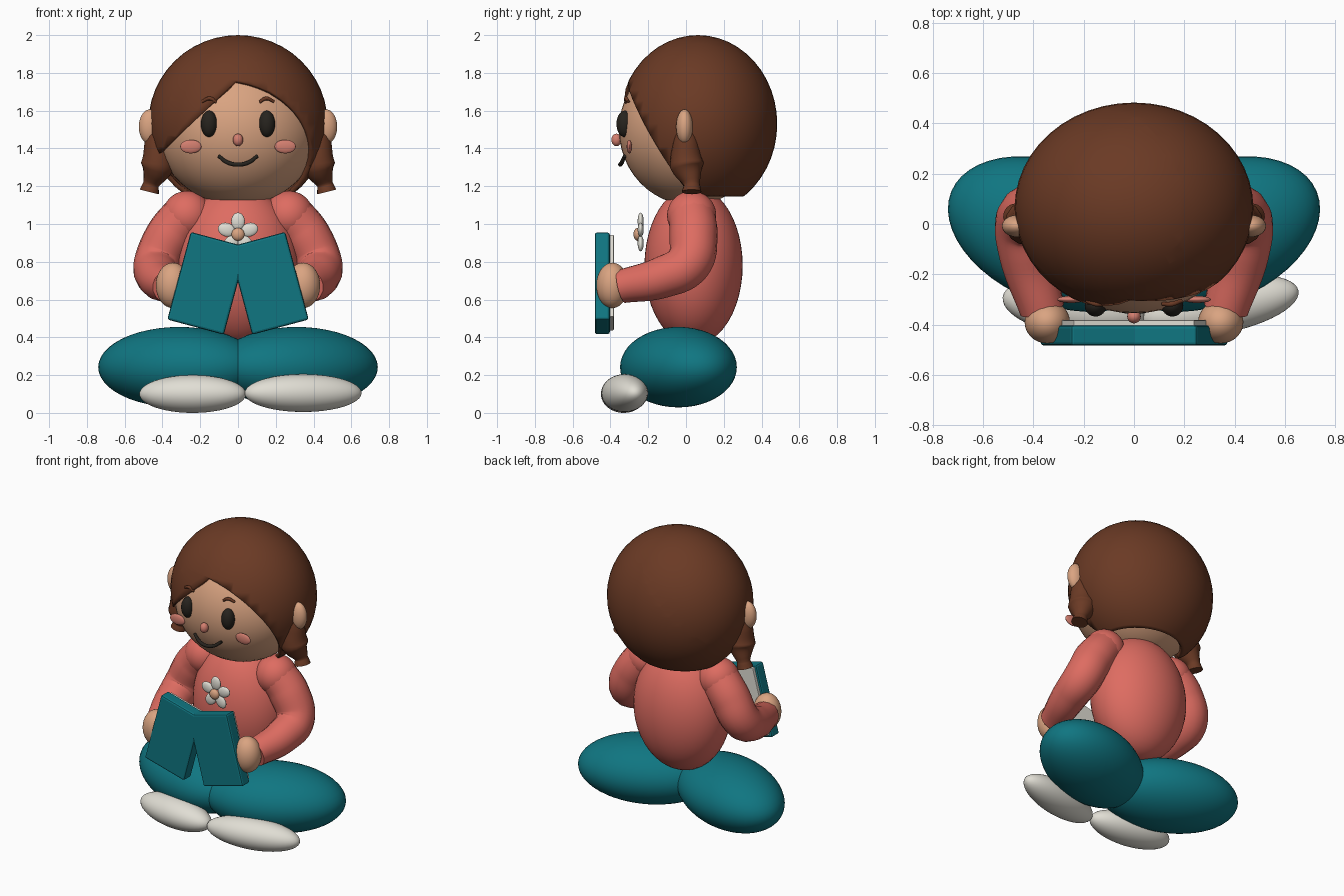
import bpy, bmesh, math
from mathutils import Vector

cube = bpy.data.objects.get("Cube")
if cube:
    bpy.data.objects.remove(cube, do_unlink=True)


def material(name, r, g, b):
    m = bpy.data.materials.new(name)
    m.use_nodes = True
    m.diffuse_color = (r, g, b, 1)
    node = next(n for n in m.node_tree.nodes if n.type == 'BSDF_PRINCIPLED')
    node.inputs["Base Color"].default_value = (r, g, b, 1)
    node.inputs["Roughness"].default_value = 0.7
    return m


skin = material("skin", 0.70, 0.37, 0.22)
brown = material("hair brown", 0.145, 0.042, 0.018)
coral = material("sweater coral", 0.73, 0.15, 0.12)
teal = material("teal", 0.005, 0.18, 0.22)
white = material("off white", 0.75, 0.73, 0.66)
dark = material("eye dark", 0.02, 0.017, 0.013)
blush = material("blush pink", 0.65, 0.21, 0.16)


def finish(name, mat):
    ob = bpy.context.object
    ob.name = name
    ob.data.materials.clear()
    ob.data.materials.append(mat)
    return ob


def ball(name, mat, loc, size, rot=(0, 0, 0)):
    """Smooth ellipsoid with the given half sizes."""
    bpy.ops.mesh.primitive_uv_sphere_add(segments=48, ring_count=24, location=loc, rotation=rot)
    ob = finish(name, mat)
    ob.scale = size
    bpy.ops.object.transform_apply(location=False, rotation=False, scale=True)
    bpy.ops.object.shade_smooth()
    return ob


def box(name, mat, loc, size, rot, bevel):
    bpy.ops.mesh.primitive_cube_add(size=1, location=loc, rotation=rot)
    ob = finish(name, mat)
    ob.scale = size
    bpy.ops.object.transform_apply(location=False, rotation=False, scale=True)
    mod = ob.modifiers.new("soft_edges", 'BEVEL')
    mod.width = bevel
    mod.segments = 2
    return ob


def tube(name, mat, points):
    """Round tube through (x, y, z, radius) points."""
    cu = bpy.data.curves.new(name, 'CURVE')
    cu.dimensions = '3D'
    cu.bevel_depth = 1
    cu.bevel_resolution = 6
    cu.resolution_u = 8
    cu.use_fill_caps = True
    sp = cu.splines.new('BEZIER')
    sp.bezier_points.add(len(points) - 1)
    for bp, (x, y, z, r) in zip(sp.bezier_points, points):
        bp.co = (x, y, z)
        bp.radius = r
        bp.handle_left_type = bp.handle_right_type = 'AUTO'
    ob = bpy.data.objects.new(name, cu)
    bpy.context.collection.objects.link(ob)
    bpy.ops.object.select_all(action='DESELECT')
    ob.select_set(True)
    bpy.context.view_layer.objects.active = ob
    bpy.ops.object.convert(target='MESH')
    ob = finish(name, mat)
    bpy.ops.object.shade_smooth_by_angle(angle=math.radians(50))
    return ob


# Head and hair cap, with a slanted face opening and a flat lower edge
ball("head", skin, (0, 0.03, 1.5), (0.43, 0.385, 0.40))
hair = ball("hair", brown, (0, 0.063, 1.53), (0.475, 0.42, 0.47))
opening = [(Vector((0, 0.783, 0)), Vector((0.16, 1, 0.62))),
           (Vector((0, 0, 1.77)), Vector((-0.95, 0, 1)))]
nape = (Vector((0, 0, 1.145)), Vector((0, 0, 1)))
bm = bmesh.new()
bm.from_mesh(hair.data)
bmesh.ops.translate(bm, verts=bm.verts, vec=hair.location)
for co, no in opening + [nape]:
    bmesh.ops.bisect_plane(bm, geom=bm.verts[:] + bm.edges[:] + bm.faces[:],
                           plane_co=co, plane_no=no)


def below(face, plane):
    return (face.calc_center_median() - plane[0]).dot(plane[1]) < 0


gone = [f for f in bm.faces if below(f, nape) or all(below(f, p) for p in opening)]
bmesh.ops.delete(bm, geom=gone, context='FACES')
bmesh.ops.translate(bm, verts=bm.verts, vec=-hair.location)
bm.to_mesh(hair.data)
bm.free()
shell = hair.modifiers.new("thickness", 'SOLIDIFY')
shell.thickness = 0.025
shell.offset = -1

# Torso
ball("torso", coral, (0, 0.04, 0.78), (0.325, 0.26, 0.42))

# Paired parts
for s, side in ((1, "left"), (-1, "right")):
    ball(side + "_ear", skin, (s * 0.465, -0.008, 1.515), (0.06, 0.044, 0.092))
    tube(side + "_hair_tail", brown, [
        (s * 0.425, 0.0, 1.58, 0.03), (s * 0.425, 0.0, 1.43, 0.07),
        (s * 0.425, 0.005, 1.31, 0.09), (s * 0.46, 0.03, 1.21, 0.042),
        (s * 0.47, 0.03, 1.17, 0.052)])
    ball(side + "_eye", dark, (s * 0.153, -0.325, 1.53), (0.043, 0.043, 0.07))
    ball(side + "_cheek", blush, (s * 0.25, -0.3, 1.41), (0.056, 0.014, 0.036))
    tube(side + "_eyebrow", brown, [
        (s * 0.113, -0.318, 1.645, 0.008), (s * 0.15, -0.318, 1.665, 0.01),
        (s * 0.19, -0.305, 1.648, 0.008)])

    # Arm and hand
    ball(side + "_shoulder", coral, (s * 0.27, 0.03, 1.045), (0.13, 0.13, 0.13))
    tube(side + "_arm", coral, [
        (s * 0.27, 0.03, 1.05, 0.125), (s * 0.36, 0.04, 0.94, 0.128),
        (s * 0.43, 0.01, 0.79, 0.122), (s * 0.425, -0.12, 0.72, 0.112),
        (s * 0.365, -0.34, 0.67, 0.09)])
    ball(side + "_hand", skin, (s * 0.345, -0.39, 0.675), (0.09, 0.085, 0.12))

    # Crossed leg
    ball(side + "_leg", teal, (s * 0.31, -0.04, 0.242), (0.45, 0.28, 0.213),
         (0, 0, s * math.radians(22)))

    # Half of the open book
    tilt = (0, -s * math.radians(15), 0)
    box(side + "_book_cover", teal, (s * 0.1625, -0.443, 0.686), (0.31, 0.08, 0.48), tilt, 0.012)
    box(side + "_book_pages", white, (s * 0.1625, -0.395, 0.69), (0.28, 0.025, 0.45), tilt, 0.004)

# Feet
ball("left_foot", white, (0.345, -0.325, 0.105), (0.315, 0.11, 0.1), (0, 0, math.radians(11)))
ball("right_foot", white, (-0.24, -0.33, 0.1), (0.285, 0.115, 0.1), (0, 0, math.radians(-8)))

# Nose and smile
ball("nose", blush, (0, -0.368, 1.445), (0.027, 0.027, 0.033))
tube("mouth", dark, [
    (-0.103, -0.325, 1.36, 0.009), (-0.055, -0.34, 1.325, 0.011),
    (0, -0.348, 1.315, 0.011), (0.055, -0.34, 1.325, 0.011),
    (0.103, -0.325, 1.36, 0.009)])

# Flower on the sweater
for i in range(5):
    a = i * math.tau / 5
    ball("petal_%d" % (i + 1), white, (math.sin(a) * 0.064, -0.24, 0.95 + math.cos(a) * 0.064),
         (0.036, 0.016, 0.046), (0, a, 0))
ball("flower_centre", skin, (0, -0.256, 0.945), (0.034, 0.022, 0.034))
